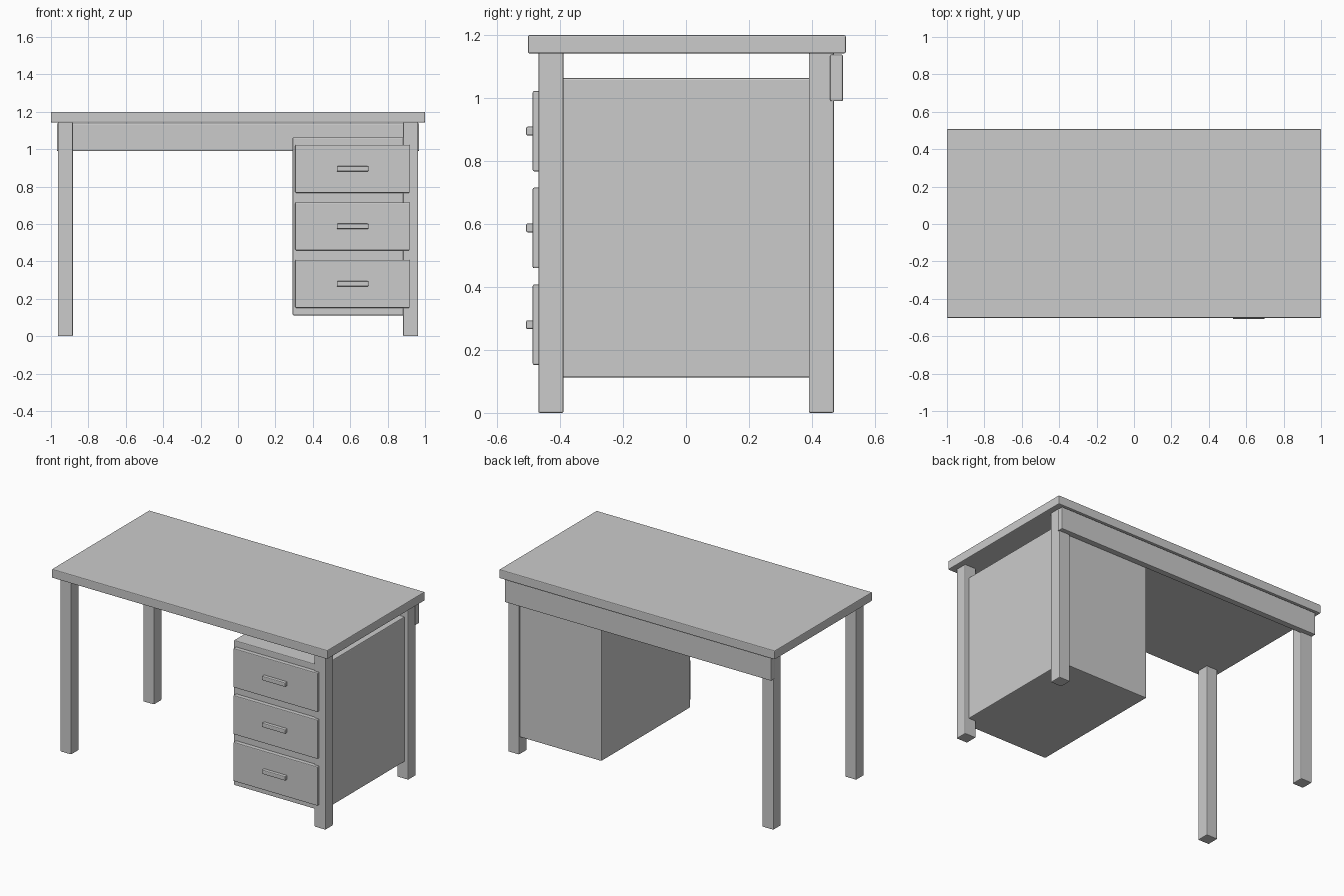
import bpy

if "Cube" in bpy.data.objects:
    bpy.data.objects.remove(bpy.data.objects["Cube"])


def box(name, x, y, z, bevel=0.005, segments=2):
    """Bevelled box from (min, max) ranges on each axis."""
    bpy.ops.mesh.primitive_cube_add(
        size=1, location=[(a + b) / 2 for a, b in (x, y, z)])
    ob = bpy.context.object
    ob.name = name
    ob.scale = [b - a for a, b in (x, y, z)]
    bpy.ops.object.transform_apply(location=False, rotation=False, scale=True)
    mod = ob.modifiers.new("edge_bevel", 'BEVEL')
    mod.width = bevel
    mod.segments = segments
    return ob


# Table top
box("table_top", (-1, 1), (-0.502, 0.508), (1.142, 1.2))

# Four legs
for side, cx in (("left", -0.923), ("right", 0.923)):
    for end, cy in (("front", -0.429), ("back", 0.43)):
        box(f"{end}_{side}_leg", (cx - 0.04, cx + 0.04),
            (cy - 0.04, cy + 0.04), (0, 1.145))

# Modesty panel across the back
box("back_panel", (-0.968, 0.968), (0.458, 0.499), (0.99, 1.138))

# Drawer cabinet
box("cabinet", (0.292, 0.935), (-0.46, 0.46), (0.112, 1.063))

# Drawer fronts with bar handles
for i in range(3):
    cz = 0.28 + i * 0.3075
    box(f"drawer_front_{i + 1}", (0.306, 0.918), (-0.487, -0.447),
        (cz - 0.128, cz + 0.128))
    box(f"drawer_handle_{i + 1}", (0.528, 0.698), (-0.508, -0.48),
        (cz - 0.014, cz + 0.014))
